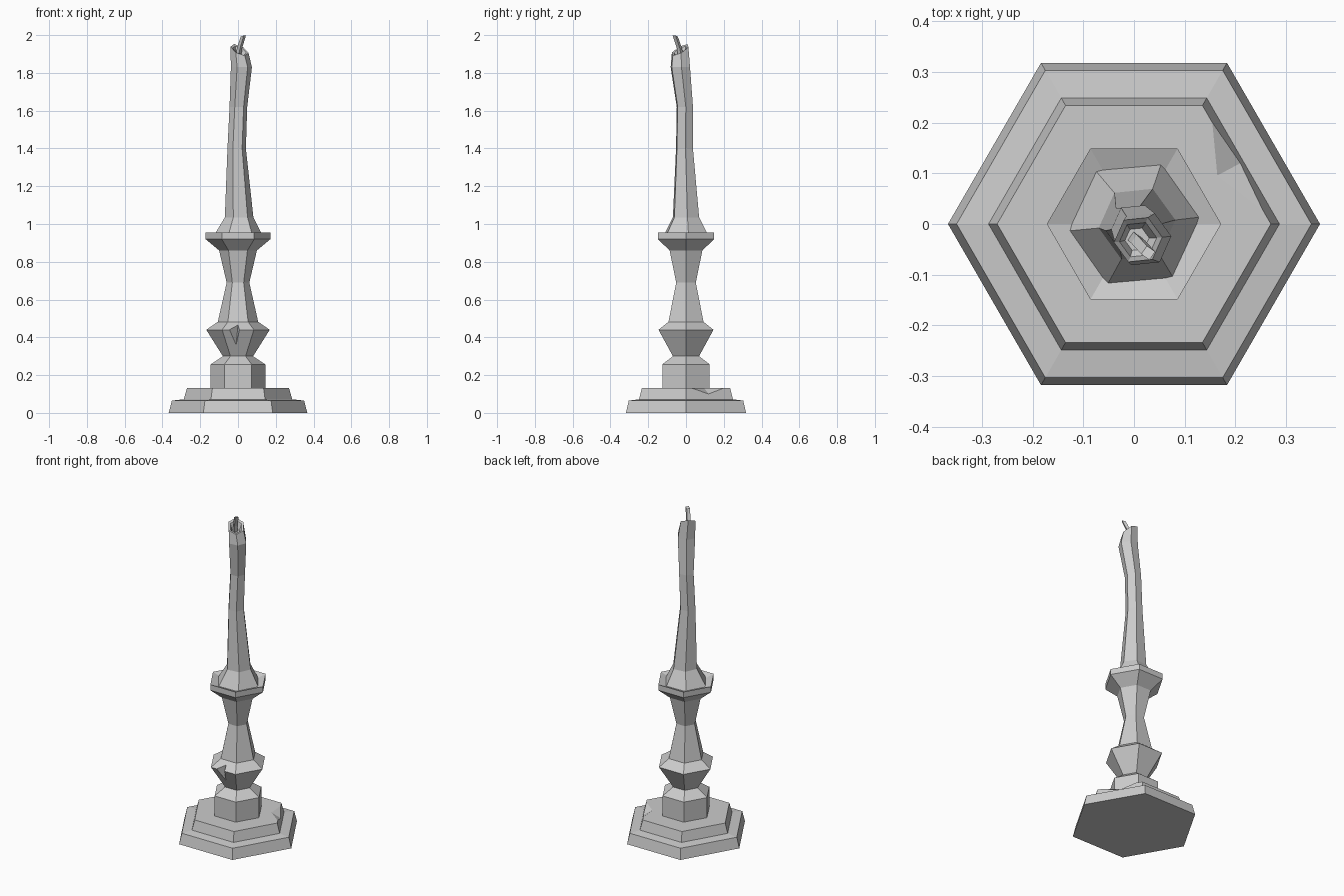
import bpy, bmesh
from math import cos, sin, radians, pi
from mathutils import Vector

if "Cube" in bpy.data.objects:
    bpy.data.objects.remove(bpy.data.objects["Cube"])


def new_object(name, bm):
    bmesh.ops.recalc_face_normals(bm, faces=bm.faces)
    mesh = bpy.data.meshes.new(name)
    bm.to_mesh(mesh)
    bm.free()
    obj = bpy.data.objects.new(name, mesh)
    bpy.context.collection.objects.link(obj)
    return obj


def loft(name, rings, sides=6, turn=0.0):
    """Skin rings given as (z, radius, centre x, centre y, tilt x, tilt y)."""
    bm = bmesh.new()
    loops = []
    for z, r, cx, cy, tx, ty in rings:
        loop = []
        for i in range(sides):
            a = radians(turn) + 2 * pi * i / sides
            dx, dy = r * cos(a), r * sin(a)
            loop.append(bm.verts.new((cx + dx, cy + dy, z + tx * dx + ty * dy)))
        loops.append(loop)
    for lo, hi in zip(loops, loops[1:]):
        for i in range(sides):
            j = (i + 1) % sides
            bm.faces.new((lo[i], lo[j], hi[j], hi[i]))
    bm.faces.new(loops[0][::-1])
    bm.faces.new(loops[-1])
    return new_object(name, bm)


def chip(target, name, points):
    """Cut a broken notch shaped as the hull of the points."""
    bm = bmesh.new()
    for p in points:
        bm.verts.new(p)
    bmesh.ops.convex_hull(bm, input=bm.verts)
    cutter = new_object(name, bm)
    cutter.hide_render = True
    cutter.hide_set(True)
    mod = target.modifiers.new(name, 'BOOLEAN')
    mod.operation = 'DIFFERENCE'
    mod.solver = 'EXACT'
    mod.object = cutter


# Hexagonal candlestick: stepped foot, knop, waisted stem, dished drip pan
profile = [(0, .367), (.065, .35), (.072, .287), (.132, .27), (.132, .145),
           (.257, .145), (.30, .08), (.44, .168), (.482, .107), (.69, .06),
           (.86, .10), (.92, .172), (.955, .172), (.93, .10)]
stand = loft("candlestick", [(z, r, 0, 0, 0, 0) for z, r in profile])

# Chips in the foot edge and the front of the knop
chip(stand, "foot_chip_cutter", [(.152, .21, .133), (.163, .095, .133), (.21, .12, .10),
                                 (.275, .01, .133), (.26, .15, .09), (.30, .2, .15)])
chip(stand, "knop_chip_cutter", [(-.045, -.146, .44), (.008, -.146, .44), (0, -.11, .467),
                                 (-.01, -.101, .36), (-.015, -.2, .42), (-.005, -.115, .43)])

# Leaning wax candle with flared foot, swollen tip and slanted hollow top
loft("candle", [(.925, .137, 0, 0, 0, 0),
                (1.035, .076, .006, 0, 0, 0),
                (1.40, .049, -.007, -.008, 0, 0),
                (1.62, .047, .002, -.006, 0, 0),
                (1.83, .056, .018, -.03, 0, 0),
                (1.922, .048, .008, -.031, -.4, .5),
                (1.918, .037, .008, -.031, -.4, .5),
                (1.89, .024, .006, -.03, 0, 0)], turn=6)

# Bent square wick
loft("wick", [(1.88, .014, 0, -.028, 0, 0),
              (1.93, .014, .008, -.035, 0, 0),
              (1.995, .014, .028, -.057, .2, -.2)], sides=4, turn=10)
